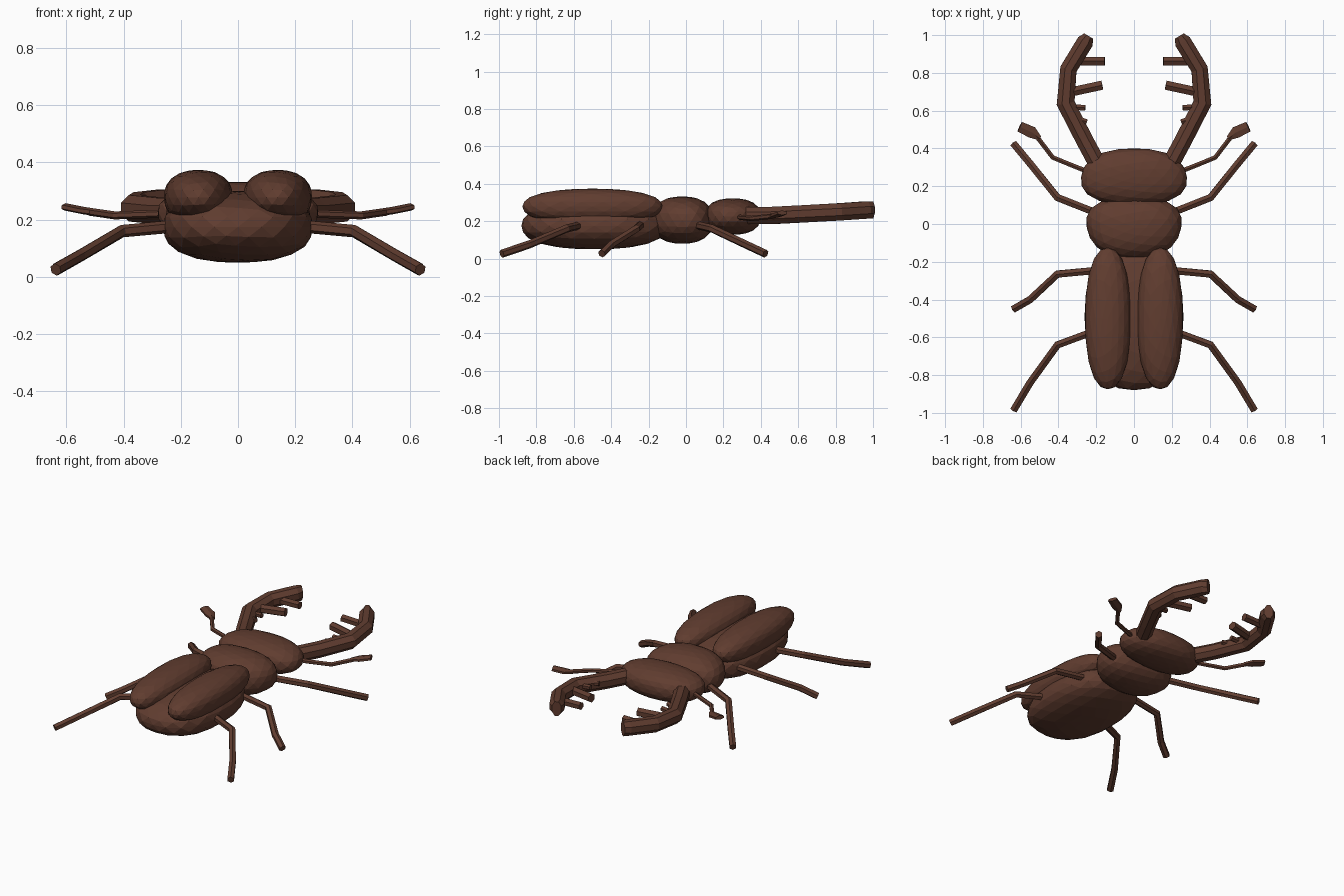
import bpy
import bmesh
import math
from mathutils import Vector

if "Cube" in bpy.data.objects:
    bpy.data.objects.remove(bpy.data.objects["Cube"])

# Single chitin colour
shell = bpy.data.materials.new("dark_brown_shell")
shell.use_nodes = True
shell.diffuse_color = (0.118, 0.046, 0.029, 1)
shell.node_tree.nodes["Principled BSDF"].inputs["Base Color"].default_value = shell.diffuse_color


def finish(name, bm, mirrored):
    """Turn a bmesh into a flat shaded object, paired across the body if asked."""
    bmesh.ops.recalc_face_normals(bm, faces=bm.faces)
    mesh = bpy.data.meshes.new(name)
    bm.to_mesh(mesh)
    bm.free()
    mesh.materials.append(shell)
    part = bpy.data.objects.new(name, mesh)
    bpy.context.collection.objects.link(part)
    if mirrored:
        part.modifiers.new("mirror", 'MIRROR').use_axis[0] = True


def body_part(name, centre, radii, roundness, taper=0, mirrored=False):
    """Faceted superellipsoid; a higher roundness gives blunter ends."""
    bm = bmesh.new()
    bmesh.ops.create_icosphere(bm, subdivisions=3, radius=1)
    for vert in bm.verts:
        norm = sum(abs(c) ** roundness for c in vert.co) ** (1 / roundness)
        point = vert.co / norm
        point.x *= 1 + taper * point.y
        vert.co = Vector(centre) + point * Vector(radii)
    finish(name, bm, mirrored)


def limb(name, path, widths, thickness=None, sides=6):
    """Paired faceted tube along a path, mitred at each bend."""
    bm = bmesh.new()
    points = [Vector(p) for p in path]
    last = len(points) - 1
    previous = None
    for i, (point, width) in enumerate(zip(points, widths)):
        ahead = (points[min(i + 1, last)] - point).normalized()
        behind = (point - points[max(i - 1, 0)]).normalized()
        tangent = (ahead + behind).normalized()
        across = tangent.cross(Vector((0, 0, 1))).normalized()
        up = across.cross(tangent)
        ring = []
        for k in range(sides):
            angle = math.tau * (k + 0.5) / sides
            offset = across * width * math.cos(angle)
            offset += up * (thickness or width) * math.sin(angle)
            ring.append(bm.verts.new(point + offset))
        if previous:
            for k in range(sides):
                n = (k + 1) % sides
                bm.faces.new((previous[k], previous[n], ring[n], ring[k]))
        if i in (0, last):
            bm.faces.new(ring)
        previous = ring
    finish(name, bm, mirrored=True)


# Body segments, tail to head
body_part("abdomen", (0, -0.49, 0.175), (0.262, 0.39, 0.125), roundness=2.4)
body_part("thorax", (0, -0.02, 0.206), (0.25, 0.165, 0.126), roundness=2.4, taper=0.12)
body_part("head", (0, 0.25, 0.225), (0.28, 0.15, 0.097), roundness=2.4, taper=-0.06)

# Wing cases
body_part("wing_case", (0.138, -0.5, 0.278), (0.121, 0.375, 0.096), roundness=2.3, mirrored=True)

# Mandibles curving in at the tips
limb("mandible",
     [(0.19, 0.31, 0.23), (0.265, 0.45, 0.23), (0.362, 0.64, 0.24),
      (0.347, 0.82, 0.25), (0.258, 0.965, 0.26), (0.24, 0.995, 0.26)],
     widths=[0.05, 0.05, 0.052, 0.048, 0.048, 0.03], thickness=0.05, sides=8)

# Inner teeth: tip x, tip y, root y and radius
teeth = {
    "upper_tooth": (0.155, 0.862, 0.862, 0.025),
    "middle_tooth": (0.168, 0.735, 0.7, 0.028),
    "small_tooth": (0.258, 0.615, 0.62, 0.017),
    "lower_tooth": (0.25, 0.54, 0.57, 0.016),
}
for name, (tip_x, tip_y, root_y, radius) in teeth.items():
    limb(name, [(0.33, root_y, 0.245), (tip_x, tip_y, 0.25)], widths=[radius, radius])

# Antennae with flat clubs
limb("antenna",
     [(0.22, 0.27, 0.225), (0.29, 0.295, 0.22), (0.43, 0.352, 0.215), (0.52, 0.47, 0.228)],
     widths=[0.014] * 4)
limb("antenna_club",
     [(0.5, 0.455, 0.226), (0.54, 0.485, 0.232), (0.605, 0.515, 0.245)],
     widths=[0.014, 0.036, 0.032], thickness=0.013)

# Three pairs of bent legs: distances along the body at hip, knee, ankle and foot
legs = {
    "front_leg": (0.055, 0.14, 0.32, 0.425),
    "middle_leg": (-0.245, -0.265, -0.4, -0.45),
    "hind_leg": (-0.56, -0.64, -0.84, -0.985),
}
for name, along in legs.items():
    outward = (0.19, 0.405, 0.55, 0.637)
    height = (0.18, 0.16, 0.075, 0.026)
    limb(name, list(zip(outward, along, height)), widths=[0.022] * 4)
